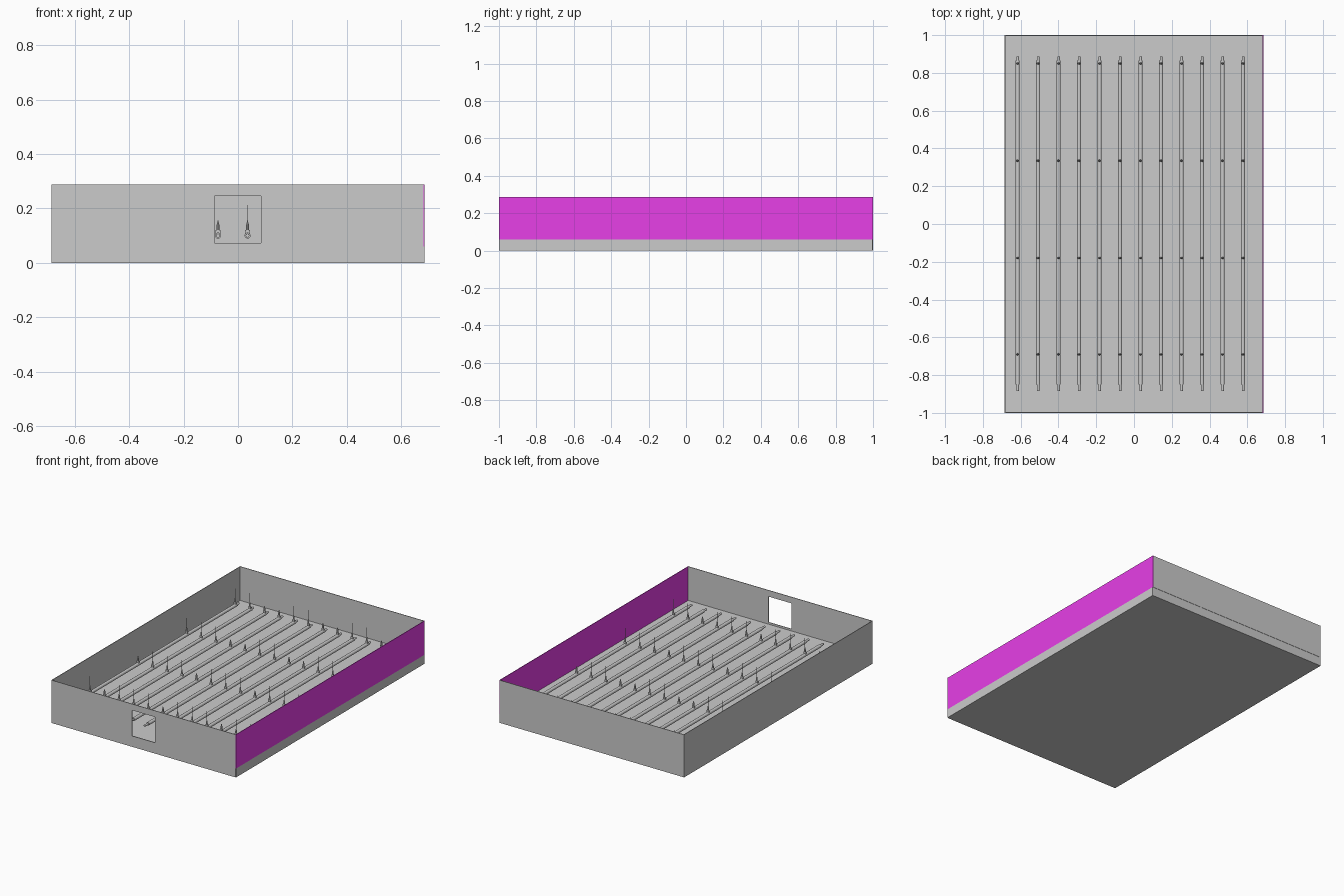
import bpy, bmesh
from math import radians
from mathutils import Matrix, Vector

if "Cube" in bpy.data.objects:
    bpy.data.objects.remove(bpy.data.objects["Cube"])

W, L, H, FLOOR, T = 0.685, 1.0, 0.287, 0.06, 0.004


def finish(name, bm, smooth=False):
    me = bpy.data.meshes.new(name)
    bm.to_mesh(me)
    bm.free()
    ob = bpy.data.objects.new(name, me)
    bpy.context.collection.objects.link(ob)
    if smooth:
        bpy.ops.object.select_all(action='DESELECT')
        ob.select_set(True)
        bpy.context.view_layer.objects.active = ob
        bpy.ops.object.shade_smooth_by_angle(angle=radians(35))
    return ob


def add_box(bm, lo, hi):
    lo, hi = Vector(lo), Vector(hi)
    bmesh.ops.create_cube(bm, size=1, matrix=Matrix.Translation((lo + hi) / 2)
                          @ Matrix.Diagonal((*(hi - lo), 1)))


def box(name, lo, hi):
    bm = bmesh.new()
    add_box(bm, lo, hi)
    return finish(name, bm)


def add_cone(bm, a, b, r1, r2, sides):
    # tapered cylinder from point a to point b
    a, b = Vector(a), Vector(b)
    rot = Vector((0, 0, 1)).rotation_difference(b - a).to_matrix().to_4x4()
    bmesh.ops.create_cone(bm, cap_ends=True, segments=sides, radius1=r1, radius2=r2,
                          depth=(b - a).length, matrix=Matrix.Translation((a + b) / 2) @ rot)


# Floor slab and thin walls
box("floor_slab", (-W + T, -L + T, 0), (W, L - 0.002, FLOOR))
box("left_wall", (-W, -L, 0), (-W + T, L, H))
box("back_wall", (-W + T, L - T, FLOOR), (W - T, L, H))
right = box("right_wall", (W - T, -L, FLOOR), (W, L, H))
front = box("front_wall", (-W + T, -L, 0), (W - T, -L + T, H))

# Coloured feature wall
mat = bpy.data.materials.new("magenta_paint")
mat.diffuse_color = (0.8, 0.05, 0.8, 1)
mat.use_nodes = True
mat.node_tree.nodes["Principled BSDF"].inputs["Base Color"].default_value = mat.diffuse_color
right.data.materials.append(mat)

# Square opening in the front wall
cutter = box("opening_cutter", (-0.087, -L - 0.05, 0.073), (0.085, -L + 0.05, 0.245))
cutter.hide_render = True
cutter.hide_set(True)
mod = front.modifiers.new("opening", 'BOOLEAN')
mod.object = cutter
mod.solver = 'EXACT'

# Tube lamp: long body with narrower end caps
TUBE_Z = 0.1
bm = bmesh.new()
add_cone(bm, (0, -0.85, TUBE_Z), (0, 0.865, TUBE_Z), 0.011, 0.011, 16)
for a, b in ((-0.885, -0.85), (0.865, 0.887)):
    add_cone(bm, (0, a, TUBE_Z), (0, b, TUBE_Z), 0.007, 0.007, 12)
tube = finish("tube_lamp", bm, True)

# Hangers: clip, tapered holder and thin wire at four points along the tube
bm = bmesh.new()
for y in (0.85, 0.335, -0.18, -0.69):
    add_box(bm, (-0.009, y - 0.003, 0.108), (0.009, y + 0.003, 0.121))
    add_cone(bm, (0, y, 0.121), (0, y, 0.14), 0.006, 0.005, 8)
    add_cone(bm, (0, y, 0.14), (0, y, 0.155), 0.005, 0.001, 8)
    add_cone(bm, (0, y, 0.15), (0, y, 0.213), 0.001, 0.001, 6)
hangers = finish("lamp_hangers", bm, True)

# Twelve parallel lamps
for i in range(12):
    for src in (tube, hangers):
        ob = src
        if i:
            ob = src.copy()
            bpy.context.collection.objects.link(ob)
        ob.location.x = -0.616 + 0.1085 * i
